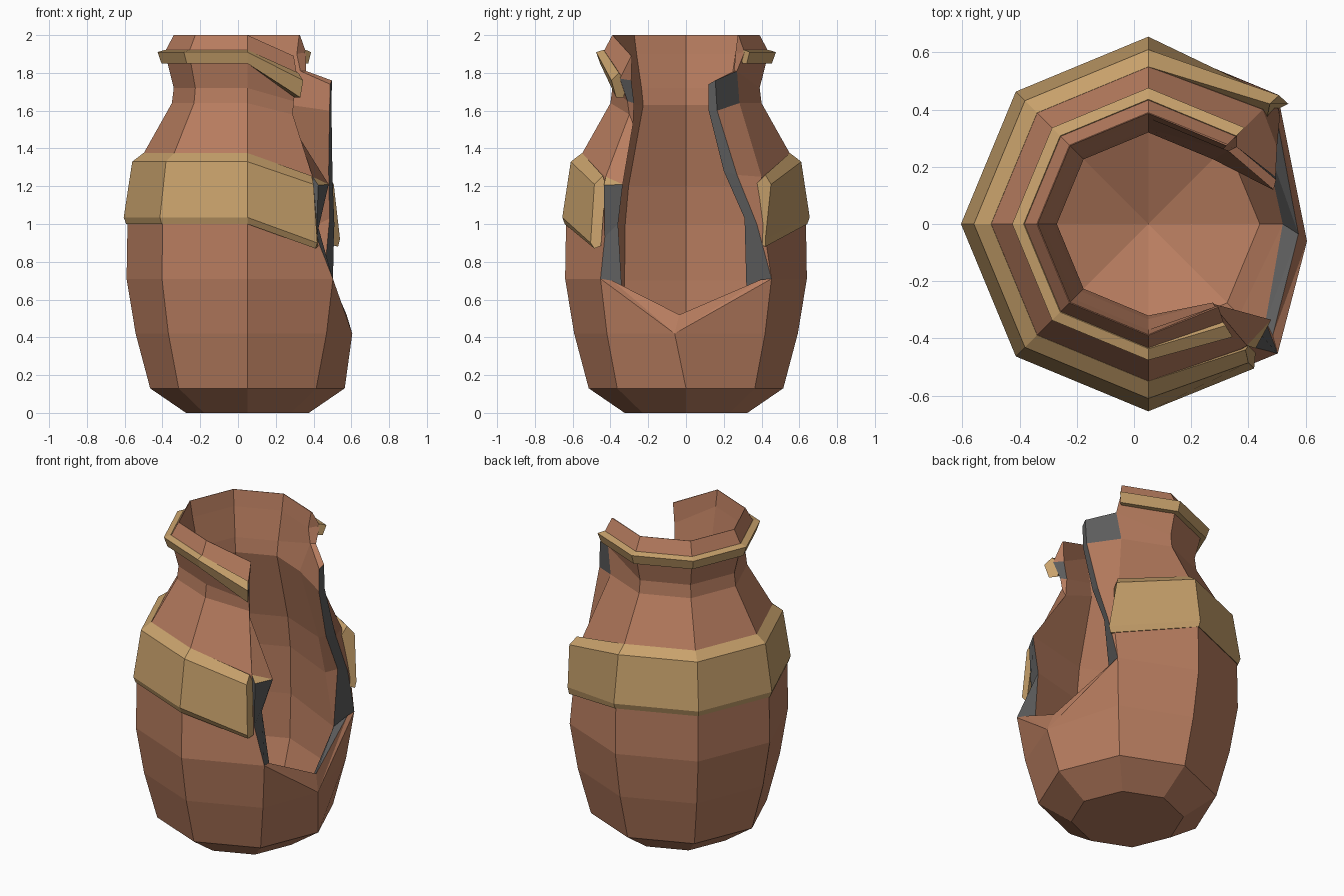
import bpy, bmesh, math

if "Cube" in bpy.data.objects:
    bpy.data.objects.remove(bpy.data.objects["Cube"])

CX = 0.05  # the vase axis sits slightly left of the missing wall


def material(name, rgb):
    m = bpy.data.materials.new(name)
    m.diffuse_color = (*rgb, 1)
    m.use_nodes = True
    m.node_tree.nodes["Principled BSDF"].inputs["Base Color"].default_value = m.diffuse_color
    return m


CLAY = material("terracotta", (0.48, 0.205, 0.115))
TAN = material("tan_glaze", (0.58, 0.36, 0.15))
GREY = material("broken_grey", (0.11, 0.11, 0.11))


def polar(r, z, i):
    a = math.radians(45 * i)
    return (CX + r * math.cos(a), r * math.sin(a), z)


def finish(bm, name, mats):
    bmesh.ops.recalc_face_normals(bm, faces=bm.faces)
    me = bpy.data.meshes.new(name)
    bm.to_mesh(me)
    bm.free()
    for m in mats:
        me.materials.append(m)
    ob = bpy.data.objects.new(name, me)
    bpy.context.collection.objects.link(ob)


def ring(name, profile, front, back):
    """Open octagonal band with capped ends; front/back replace the end sections."""
    bm = bmesh.new()
    cols = []
    for i in range(1, 8):
        pts = [polar(r, z, i) for r, z in profile]
        pts = back if i == 1 and back else front if i == 7 and front else pts
        cols.append([bm.verts.new(p) for p in pts])
    n = len(profile)
    for a, b in zip(cols, cols[1:]):
        for k in range(n):
            bm.faces.new((a[k], b[k], b[(k + 1) % n], a[(k + 1) % n]))
    bm.faces.new(cols[0])
    bm.faces.new(cols[-1])
    finish(bm, name, [TAN])


# ---- vase body: outer and inner wall rows, from the break level upward
OUT = [(.592, .42), (.64, .71), (.635, 1.0), (.55, 1.373),
       (.40, 1.64), (.39, 1.72), (.438, 1.91), (.39, 2.0)]
INN = [(.45, .42), (.46, .70), (.455, 1.0), (.43, 1.2),
       (.32, 1.63), (.333, 1.72), (.37, 1.90), (.387, 2.0)]
# sagging broken edges, keyed by (column, row)
OUT_FIX = {(0, 0): (.605, -.06, .42),
           (7, 2): (.415, -.43, .93), (7, 3): (.395, -.425, 1.25),
           (7, 4): (.29, -.30, 1.58), (7, 5): (.295, -.31, 1.65),
           (7, 6): (.315, -.35, 1.77), (7, 7): (.295, -.29, 1.89),
           (1, 2): (.50, .42, .93), (1, 3): (.45, .40, 1.25),
           (1, 5): (.36, .27, 1.81), (1, 7): (.328, .278, 2.0)}
INN_FIX = {(0, 0): (.52, 0, .46),
           (7, 1): (.46, -.34, .66), (7, 2): (.42, -.36, 1.0),
           (7, 3): (.48, -.335, 1.21), (7, 4): (.28, -.28, 1.53),
           (7, 5): (.275, -.275, 1.64), (7, 6): (.285, -.29, 1.76),
           (7, 7): (.292, -.286, 1.889),
           (1, 1): (.45, .32, .65), (1, 2): (.39, .32, .98),
           (1, 5): (.33, .255, 1.81)}

bm = bmesh.new()


def face(*v, mat=0):
    f = bm.faces.new(v)
    f.material_index = mat


def wall(rows, fix):
    g = {(0, 0): bm.verts.new(fix[0, 0])}
    for i in range(1, 8):
        for k, (r, z) in enumerate(rows):
            g[i, k] = bm.verts.new(fix.get((i, k), polar(r, z, i)))
    for i in range(1, 7):
        for k in range(len(rows) - 1):
            face(g[i, k], g[i + 1, k], g[i + 1, k + 1], g[i, k + 1])
    return g


def base(g, rings, centre_z):
    """Close a wall downward with full octagons and a floor fan."""
    top = [g[i, 0] for i in range(8)]
    for r, z in rings:
        low = [bm.verts.new(polar(r, z, i)) for i in range(8)]
        for i in range(8):
            j = (i + 1) % 8
            face(low[i], low[j], top[j], top[i])
        top = low
    c = bm.verts.new((CX, 0, centre_z))
    for i in range(8):
        face(top[i], top[(i + 1) % 8], c)


o, n = wall(OUT, OUT_FIX), wall(INN, INN_FIX)
base(o, [(.515, .13), (.325, 0)], 0)
base(n, [(.39, .24)], .06)

# top rim
for i in range(1, 7):
    face(o[i, 7], o[i + 1, 7], n[i + 1, 7], n[i, 7])

# low notch on the broken side: clay bevel outside, grey break inside
crest = bm.verts.new((.575, -.035, .52))
for i, p in ((1, (.495, .395, .705)), (7, (.485, -.39, .70))):
    ledge = bm.verts.new(p)
    face(o[0, 0], o[i, 0], o[i, 1])
    face(n[0, 0], n[i, 0], n[i, 1])
    face(o[0, 0], o[i, 1], ledge)
    face(o[0, 0], ledge, crest)
    face(crest, ledge, n[i, 1], mat=1)
    face(crest, n[i, 1], n[0, 0], mat=1)
    face(ledge, o[i, 1], n[i, 1])

# front broken edge: grey below, clay shard beside the neck, thin glazed step
step = bm.verts.new((.425, -.435, 1.205))
face(o[7, 1], o[7, 2], n[7, 2], n[7, 1], mat=1)
face(o[7, 3], n[7, 3], step, mat=2)
face(o[7, 2], step, n[7, 3], n[7, 2], mat=1)
face(o[7, 2], o[7, 3], step, mat=1)
for k, m in ((3, 0), (4, 0), (5, 1), (6, 0)):
    face(o[7, k], o[7, k + 1], n[7, k + 1], n[7, k], mat=m)

# back broken edge with a jagged shard reaching forward
shard_out = [(.51, .375, 1.0), (.50, .27, 1.26), (.495, .165, 1.6), (.497, .155, 1.76)]
shard_in = [(.485, .31, 1.03), (.48, .20, 1.28), (.485, .12, 1.6), (.488, .12, 1.74)]
so = [o[1, 1]] + [bm.verts.new(p) for p in shard_out]
si = [n[1, 1]] + [bm.verts.new(p) for p in shard_in]
for s, g in ((so, o), (si, n)):
    face(s[0], s[1], g[1, 2])
    for k in range(1, 4):
        face(s[k], s[k + 1], g[1, k + 2], g[1, k + 1], mat=int(g is o and k == 3))
for k in range(4):
    face(so[k], so[k + 1], si[k + 1], si[k], mat=1)
face(so[4], si[4], n[1, 5], o[1, 5])
for k in (5, 6):
    face(o[1, k], o[1, k + 1], n[1, k + 1], n[1, k])
finish(bm, "vase_body", [CLAY, GREY, TAN])

# ---- wide shoulder band
ring("shoulder_band",
     [(.642, 1.0), (.655, 1.035), (.61, 1.33), (.55, 1.376), (.53, 1.33), (.60, 1.02)],
     [(.41, -.485, .87), (.42, -.505, .90), (.40, -.485, 1.21),
      (.39, -.44, 1.255), (.40, -.425, 1.21), (.425, -.45, .885)],
     [(.53, .42, .88), (.54, .42, .92), (.507, .45, 1.21),
      (.475, .42, 1.26), (.465, .37, 1.21), (.50, .40, .89)])

# ---- narrow lip band
ring("lip_band",
     [(.42, 1.85), (.455, 1.85), (.476, 1.91), (.436, 1.922), (.40, 1.88)],
     [(.30, -.33, 1.67), (.33, -.37, 1.67), (.345, -.395, 1.76),
      (.32, -.355, 1.80), (.29, -.315, 1.75)],
     [(.35, .30, 1.85), (.372, .322, 1.85), (.387, .337, 1.91),
      (.358, .308, 1.922), (.34, .285, 1.88)])
